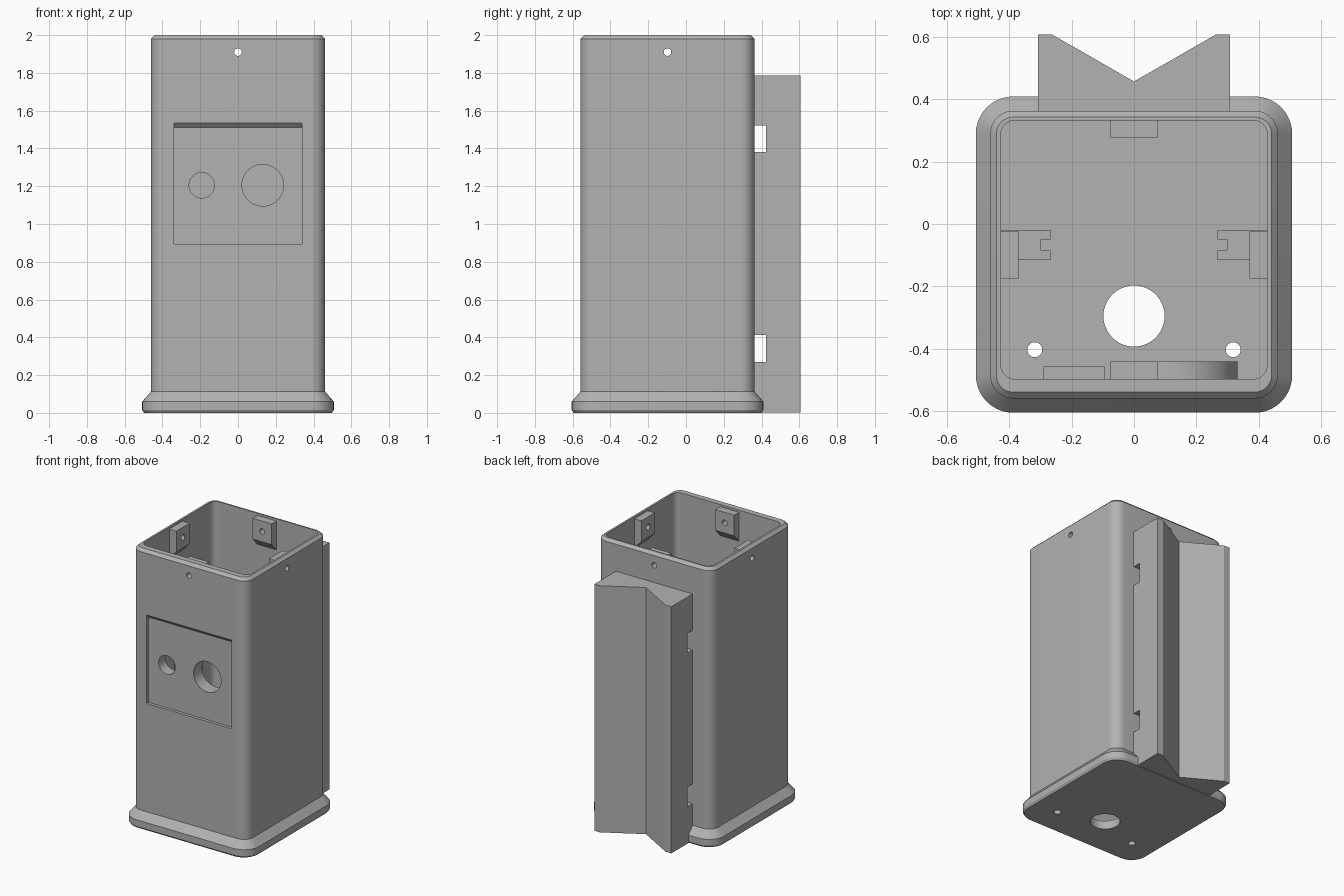
import bpy, bmesh, math
from mathutils import Matrix, Vector

old = bpy.data.objects.get("Cube")
if old:
    bpy.data.objects.remove(old, do_unlink=True)

mat = bpy.data.materials.new("light grey plastic")
mat.use_nodes = True
GREY = (0.45, 0.45, 0.45, 1)
mat.diffuse_color = GREY
mat.node_tree.nodes["Principled BSDF"].inputs["Base Color"].default_value = GREY

MID = -0.098          # depth of the housing centre line
BACK = 0.366          # outer back wall
SCREW_Z = 1.91


def finish(name, bm):
    bmesh.ops.recalc_face_normals(bm, faces=bm.faces)
    me = bpy.data.meshes.new(name)
    bm.to_mesh(me)
    bm.free()
    ob = bpy.data.objects.new(name, me)
    bpy.context.collection.objects.link(ob)
    me.materials.append(mat)
    return ob


def prism(name, outline, start, end, axis="z"):
    """Extrude a 2D outline along an axis (x: outline is y,z; y: x,z; z: x,y)."""
    place = {"x": lambda a, b, t: (t, a, b), "y": lambda a, b, t: (a, t, b),
             "z": lambda a, b, t: (a, b, t)}[axis]
    bm = bmesh.new()
    face = bm.faces.new([bm.verts.new(place(a, b, start)) for a, b in outline])
    ext = bmesh.ops.extrude_face_region(bm, geom=[face])
    verts = [g for g in ext["geom"] if isinstance(g, bmesh.types.BMVert)]
    bmesh.ops.translate(bm, verts=verts, vec=Vector(place(0, 0, end - start)))
    return finish(name, bm)


def box(name, x0, x1, y0, y1, z0, z1):
    return prism(name, [(x0, y0), (x1, y0), (x1, y1), (x0, y1)], z0, z1)


def disc(cx, cy, r, n=48):
    return [(cx + r * math.cos(math.tau * i / n), cy + r * math.sin(math.tau * i / n))
            for i in range(n)]


def rounded(hx, y0, y1, r, n=10):
    pts = []
    for k, (sx, cy) in enumerate([(1, y1 - r), (-1, y1 - r), (-1, y0 + r), (1, y0 + r)]):
        for i in range(n + 1):
            a = math.pi / 2 * (k + i / n)
            pts.append((sx * (hx - r) + r * math.cos(a), cy + r * math.sin(a)))
    return pts


def cut(ob, cutters):
    for c in cutters:
        c.hide_render = True
        m = ob.modifiers.new("cut", "BOOLEAN")
        m.operation, m.solver, m.object = "DIFFERENCE", "EXACT", c
    bpy.context.view_layer.update()
    dg = bpy.context.evaluated_depsgraph_get()
    me = bpy.data.meshes.new_from_object(ob.evaluated_get(dg))
    ob.modifiers.clear()
    ob.data = me


def shade(ob):
    bpy.ops.object.select_all(action="DESELECT")
    ob.select_set(True)
    bpy.context.view_layer.objects.active = ob
    bpy.ops.object.shade_smooth_by_angle(angle=math.radians(25))


# Housing: flared foot, straight walls, chamfered rim, hollow inside
def outer(inset, z):
    h = 0.507 - inset
    return rounded(h, MID - h, MID + h, 0.12 - inset), z


inner = rounded(0.427, -0.497, 0.332, 0.045)
rings = [outer(0.01, 0), outer(0, 0.015), outer(0, 0.06), outer(0.046, 0.113),
         outer(0.046, 1.98), outer(0.066, 2.0), (inner, 2.0), (inner, 0.06)]
bm = bmesh.new()
loops = [[bm.verts.new((x, y, z)) for x, y in pts] for pts, z in rings]
for lo, hi in zip(loops, loops[1:]):
    for i in range(len(lo)):
        j = (i + 1) % len(lo)
        bm.faces.new((lo[i], lo[j], hi[j], hi[i]))
bm.faces.new(loops[0])
bm.faces.new(loops[-1])
housing = finish("housing", bm)

# Cutters: screw holes, front window with bores, floor holes
screw_x = prism("screw_cut_x", disc(MID, SCREW_Z, 0.02, 24), -0.7, 0.7, "x")
screw_y = prism("screw_cut_y", disc(0, SCREW_Z, 0.02, 24), -0.8, 0.7, "y")
front = MID - 0.461
recess = prism("recess_cut", [(front - 0.02, 0.895), (front + 0.022, 0.895),
                              (front + 0.022, 1.511), (front, 1.535),
                              (front - 0.02, 1.535)], -0.34, 0.34, "x")
small_bore = prism("small_bore_cut", disc(-0.192, 1.205, 0.067), -0.8, -0.3, "y")
large_bore = prism("large_bore_cut", disc(0.131, 1.205, 0.11), -0.8, -0.3, "y")
cable = prism("cable_cut", disc(0, -0.295, 0.098), -0.1, 0.2)
floor = [prism("floor_screw_cut", disc(s * 0.318, -0.403, 0.024, 24), -0.1, 0.2)
         for s in (-1, 1)]
cutters = [screw_x, screw_y, recess, small_bore, large_bore, cable] + floor
cut(housing, cutters)
shade(housing)

# Screw lugs under the rim, with a sloping underside
def lug(name, wall, inward, axis, middle):
    tip = wall + inward * 0.057
    profile = [(wall, 1.985), (tip, 1.985), (tip, 1.835), (wall, 1.775)]
    ob = prism(name, profile, middle - 0.076, middle + 0.076, axis)
    cut(ob, [screw_x if axis == "y" else screw_y])
    shade(ob)


lug("left_lug", 0.428, -1, "y", MID)
lug("right_lug", -0.428, 1, "y", MID)
lug("back_lug", 0.333, -1, "x", 0)
lug("front_lug", -0.498, 1, "x", 0)

# Slotted board rails on the side walls
for side, name in ((1, "left_rail"), (-1, "right_rail")):
    a, b, c = side * 0.428, side * 0.268, side * 0.298
    prism(name, [(a, -0.115), (b, -0.115), (b, -0.085), (c, -0.085),
                 (c, -0.05), (b, -0.05), (b, -0.02), (a, -0.02)], 0.06, 1.4)

# Collars behind the two front bores
large_collar = prism("large_collar", disc(0.131, 1.205, 0.2), -0.498, -0.44, "y")
small_collar = box("small_collar", -0.29, -0.095, -0.498, -0.457, 1.107, 1.303)
cut(large_collar, [large_bore])
cut(small_collar, [small_bore])
shade(large_collar)
shade(small_collar)

# Back mount with a V groove and two strap slots
mount = prism("back_mount", [(-0.307, 0.34), (0.307, 0.34), (0.307, 0.607), (0.262, 0.607),
                             (0, 0.457), (-0.262, 0.607), (-0.307, 0.607)], 0.003, 1.785)
slots = [box("strap_slot_cut", -0.5, 0.5, BACK - 0.003, 0.424, z, z + 0.142)
         for z in (0.27, 1.38)]
cut(mount, slots)

for c in cutters + slots:
    bpy.data.objects.remove(c, do_unlink=True)
